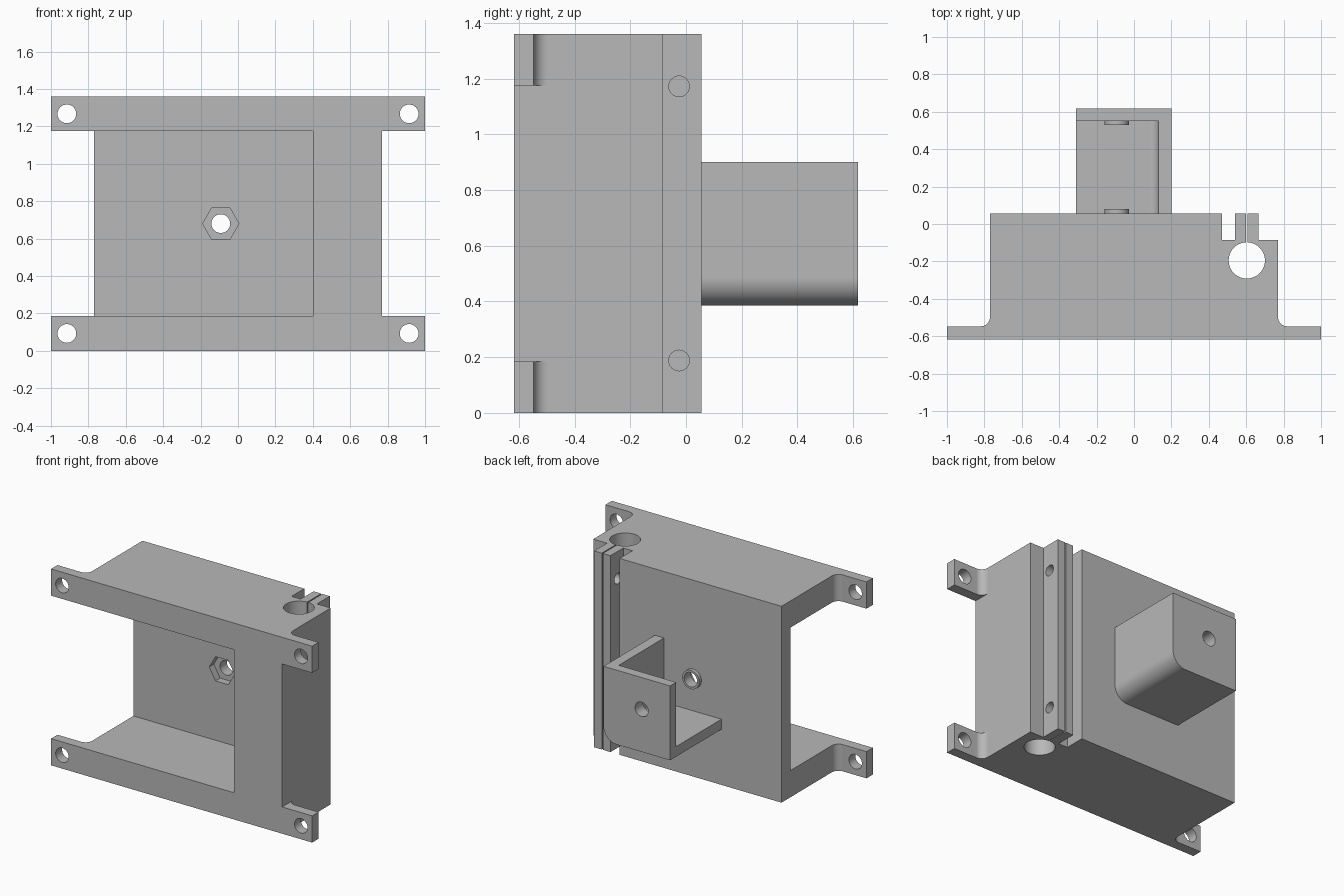
import bpy, bmesh
from math import cos, sin, pi, radians

cube = bpy.data.objects.get("Cube")
if cube:
    bpy.data.objects.remove(cube, do_unlink=True)

GREY = bpy.data.materials.new("plain grey")
GREY.use_nodes = True
GREY.diffuse_color = (0.48, 0.48, 0.48, 1)
GREY.node_tree.nodes["Principled BSDF"].inputs["Base Color"].default_value = GREY.diffuse_color


def arc(cx, cy, r, start, end, n=10):
    """Points on an arc, angles in degrees."""
    angles = [radians(start + (end - start) * i / n) for i in range(n + 1)]
    return [(cx + r * cos(a), cy + r * sin(a)) for a in angles]


def ring(cx, cy, r, n=40):
    return arc(cx, cy, r, 0, 360, n)[:-1]


def rect(a0, a1, b0, b1):
    return [(a0, b0), (a1, b0), (a1, b1), (a0, b1)]


def prism(name, points, axis, lo, hi):
    """Extrude a 2D outline along one axis."""
    place = {"X": lambda a, b, t: (t, a, b),
             "Y": lambda a, b, t: (a, t, b),
             "Z": lambda a, b, t: (a, b, t)}[axis]
    bm = bmesh.new()
    ends = [[bm.verts.new(place(a, b, t)) for a, b in points] for t in (lo, hi)]
    bm.faces.new(ends[0])
    bm.faces.new(ends[1])
    n = len(points)
    for i in range(n):
        j = (i + 1) % n
        bm.faces.new((ends[0][i], ends[0][j], ends[1][j], ends[1][i]))
    bmesh.ops.recalc_face_normals(bm, faces=bm.faces)
    mesh = bpy.data.meshes.new(name)
    bm.to_mesh(mesh)
    bm.free()
    mesh.materials.append(GREY)
    obj = bpy.data.objects.new(name, mesh)
    bpy.context.collection.objects.link(obj)
    return obj


def activate(obj):
    bpy.ops.object.select_all(action="DESELECT")
    obj.select_set(True)
    bpy.context.view_layer.objects.active = obj


def cut(obj, points, axis, lo, hi):
    """Subtract a prism from an object."""
    tool = prism("cutter", points, axis, lo, hi)
    tool.hide_render = True
    mod = obj.modifiers.new("cut", "BOOLEAN")
    mod.operation, mod.solver, mod.object = "DIFFERENCE", "EXACT", tool
    activate(obj)
    bpy.ops.object.modifier_apply(modifier=mod.name)
    bpy.data.objects.remove(tool, do_unlink=True)


def finish(obj):
    activate(obj)
    bpy.ops.object.shade_smooth_by_angle(angle=radians(30))
    mod = obj.modifiers.new("flat face normals", "WEIGHTED_NORMAL")
    mod.keep_sharp = True


H, FRONT, BACK = 1.36, -0.617, 0.055
TAB, STEP = -0.547, -0.085
LOW, HIGH = 0.185, 1.175
PIN_X, PIN_Z = -0.092, 0.68

# Body outline with mounting tabs, filleted roots and the clamp jaws
outline = [(-1, FRONT), (1, FRONT), (1, TAB)]
outline += arc(0.82, TAB + 0.05, 0.05, 270, 180)
outline += [(0.77, STEP), (0.665, STEP), (0.665, BACK), (0.54, BACK),
            (0.54, STEP), (0.47, STEP), (0.47, BACK), (-0.77, BACK)]
outline += arc(-0.82, TAB + 0.05, 0.05, 0, -90) + [(-1, TAB)]
body = prism("body", outline, "Z", 0, H)

# Front pocket, open to one side, and the gap between the opposite tabs
cut(body, rect(-1.1, 0.40, LOW, HIGH), "Y", -0.8, -0.045)
cut(body, rect(0.77, 1.1, -0.8, TAB + 0.05), "Z", LOW, HIGH)

# Rod bore and clamp slit
cut(body, ring(0.603, -0.195, 0.097, 48), "Z", -0.1, H + 0.1)
cut(body, rect(0.599, 0.607, -0.15, 0.1), "Z", -0.1, H + 0.1)

# Clamp bolt holes
for z in (LOW + 0.003, HIGH - 0.003):
    cut(body, ring(-0.025, z, 0.037, 32), "X", 0.51, 0.70)

# Mounting holes in the tabs
for x in (-0.915, 0.915):
    for z in (0.093, H - 0.093):
        cut(body, ring(x, z, 0.05), "Y", -0.8, -0.45)

# Pivot hole with its hexagonal nut recess
cut(body, ring(PIN_X, PIN_Z, 0.097, 6), "Y", -0.2, 0.005)
cut(body, ring(PIN_X, PIN_Z, 0.05), "Y", -0.2, 0.2)
finish(body)

# Rear bracket: rounded block hollowed out, open on top and on one side
shell = [(-0.31, 0.90), (-0.31, 0.385)] + arc(0.10, 0.485, 0.10, -90, 0) + [(0.20, 0.90)]
bracket = prism("rear_bracket", shell, "Y", BACK - 0.01, 0.617)
hollow = [(-0.5, 1.0), (-0.5, 0.455)] + arc(0.085, 0.50, 0.045, -90, 0) + [(0.13, 1.0)]
cut(bracket, hollow, "Y", 0, 0.55)
cut(bracket, ring(PIN_X, PIN_Z, 0.05), "Y", 0.5, 0.7)
finish(bracket)

# Raised collars facing each other around the pivot hole
for name, lo, hi in (("body_collar", BACK - 0.005, 0.08), ("bracket_collar", 0.53, 0.555)):
    collar = prism(name, ring(PIN_X, PIN_Z, 0.065), "Y", lo, hi)
    cut(collar, ring(PIN_X, PIN_Z, 0.05), "Y", lo - 0.1, hi + 0.1)
    finish(collar)
